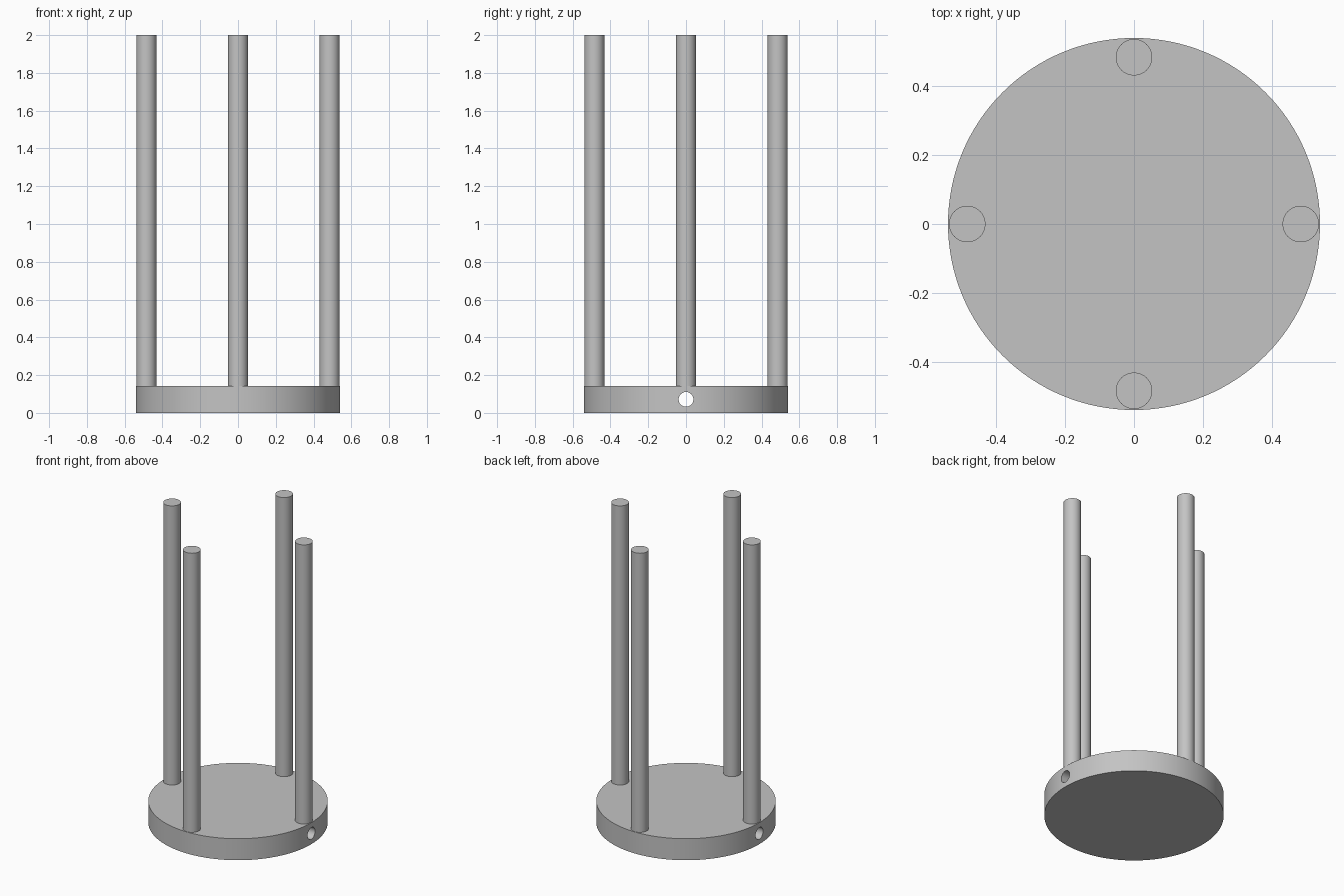
import bpy
import math

cube = bpy.data.objects.get("Cube")
if cube:
    bpy.data.objects.remove(cube, do_unlink=True)

BASE_RADIUS, BASE_HEIGHT = 0.541, 0.143
ROD_RADIUS, ROD_RING = 0.053, 0.485
TOP = 2.0

grey = bpy.data.materials.new("plain grey")
grey.use_nodes = True
grey.diffuse_color = (0.55, 0.55, 0.55, 1)
grey.node_tree.nodes["Principled BSDF"].inputs["Base Color"].default_value = grey.diffuse_color


def cylinder(name, radius, depth, location, sides, rotation=(0, 0, 0)):
    bpy.ops.mesh.primitive_cylinder_add(vertices=sides, radius=radius, depth=depth,
                                        location=location, rotation=rotation)
    obj = bpy.context.object
    obj.name = name
    obj.data.materials.append(grey)
    return obj


def smooth(obj):
    bpy.ops.object.select_all(action="DESELECT")
    obj.select_set(True)
    bpy.context.view_layer.objects.active = obj
    bpy.ops.object.shade_smooth_by_angle(angle=math.radians(30))


# Round base with a cross hole drilled from side to side
base = cylinder("base", BASE_RADIUS, BASE_HEIGHT, (0, 0, BASE_HEIGHT / 2), 128)
drill = cylinder("hole_cutter", 0.039, 1.4, (0, 0, BASE_HEIGHT / 2), 48,
                 (0, math.pi / 2, 0))
cut = base.modifiers.new("cross hole", "BOOLEAN")
cut.operation = "DIFFERENCE"
cut.solver = "EXACT"
cut.object = drill
bpy.context.view_layer.objects.active = base
bpy.ops.object.modifier_apply(modifier=cut.name)
bpy.data.objects.remove(drill, do_unlink=True)
smooth(base)

# Four upright rods standing on the base
for i, side in enumerate(("left", "back", "right", "front")):
    angle = i * math.pi / 2
    rod = cylinder(side + "_rod", ROD_RADIUS, TOP - BASE_HEIGHT,
                   (ROD_RING * math.cos(angle), ROD_RING * math.sin(angle),
                    (TOP + BASE_HEIGHT) / 2), 48)
    smooth(rod)
